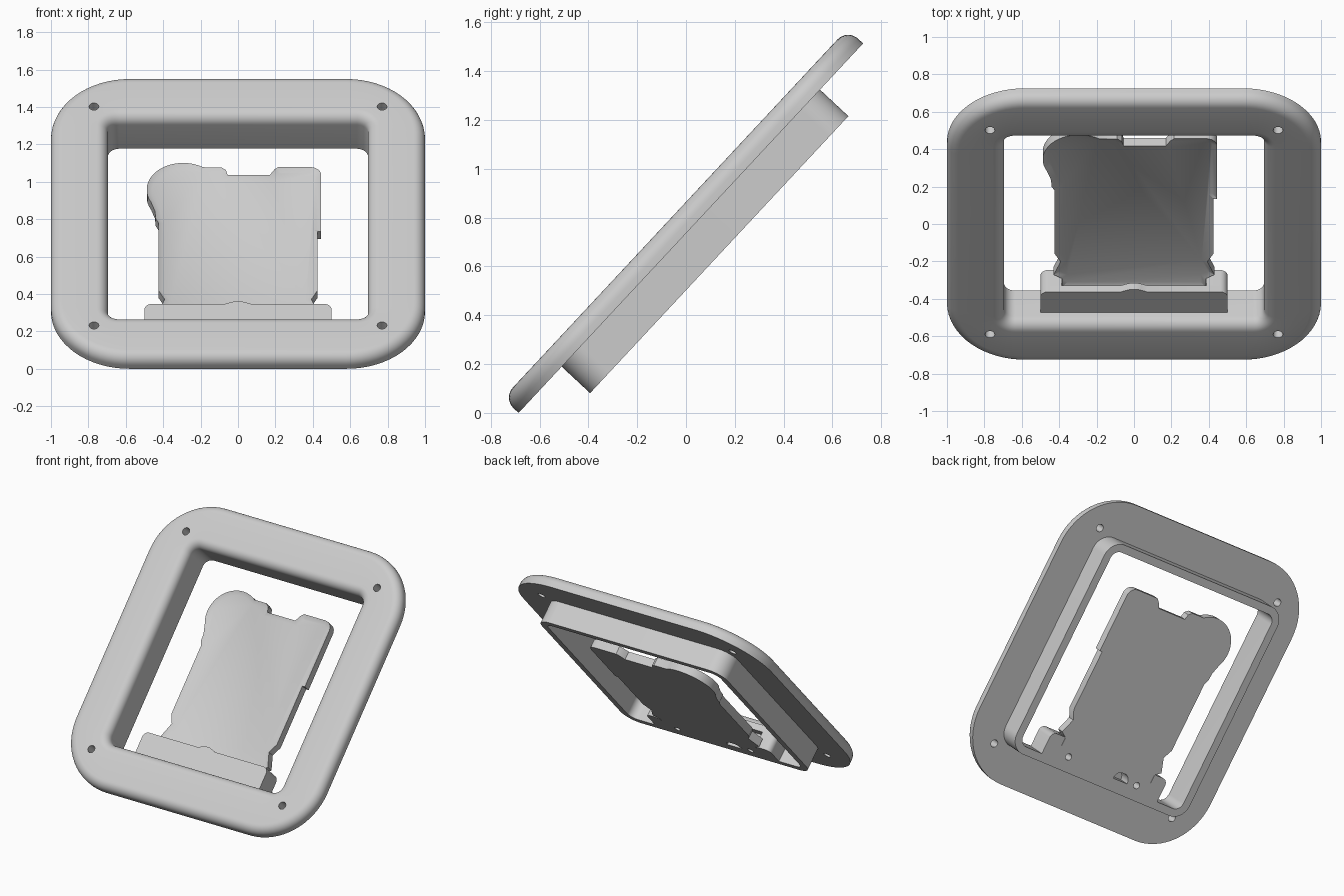
import bpy, bmesh, math
from mathutils import Matrix, Vector

cube = bpy.data.objects.get("Cube")
if cube:
    bpy.data.objects.remove(cube)

grey = bpy.data.materials.new("light_grey")
grey.use_nodes = True
GREY = (0.6, 0.6, 0.6, 1)
grey.diffuse_color = GREY
grey.node_tree.nodes["Principled BSDF"].inputs["Base Color"].default_value = GREY

# Everything is modelled flat (x across, y up the slope, z out of the front), then leaned back
LEAN = Matrix.Translation((0, -0.6785, 0.008)) @ Matrix.Rotation(math.radians(47), 4, 'X')
BACK = -0.159      # rear plane shared by skirt, ledge and plate
MID = 1.024        # middle of the frame up the slope


def arc(cx, cy, r, a0, a1, steps=10):
    angles = [math.radians(a0 + (a1 - a0) * i / steps) for i in range(steps + 1)]
    return [(cx + r * math.cos(a), cy + r * math.sin(a)) for a in angles]


def rounded_rect(hw, hh, r):
    pts = []
    for sx, sy, a in ((1, 1, 0), (-1, 1, 90), (-1, -1, 180), (1, -1, 270)):
        pts += arc(sx * (hw - r), MID + sy * (hh - r), r, a, a + 90, 16)
    return pts


def finish(name, bm):
    bmesh.ops.recalc_face_normals(bm, faces=bm.faces)
    mesh = bpy.data.meshes.new(name)
    bm.to_mesh(mesh)
    bm.free()
    mesh.materials.append(grey)
    ob = bpy.data.objects.new(name, mesh)
    ob.matrix_world = LEAN
    bpy.context.collection.objects.link(ob)
    return ob


def prism(name, pts, z0, z1, rim=0, recess=0):
    bm = bmesh.new()
    base = bm.faces.new([bm.verts.new((x, y, z0)) for x, y in pts])
    top = bmesh.ops.extrude_face_region(bm, geom=[base])["geom"]
    bmesh.ops.translate(bm, vec=(0, 0, z1 - z0),
                        verts=[g for g in top if isinstance(g, bmesh.types.BMVert)])
    if base.is_valid is False or len([f for f in bm.faces if len(f.verts) == len(pts)]) < 2:
        bm.faces.new([v for v in bm.verts if abs(v.co.z - z0) < 1e-5])
    if rim:
        face = next(g for g in top if isinstance(g, bmesh.types.BMFace))
        face.normal_update()
        if face.normal.z < 0:
            face.normal_flip()
        bmesh.ops.recalc_face_normals(bm, faces=bm.faces)
        bmesh.ops.inset_region(bm, faces=[face], thickness=rim, use_even_offset=True)
        bmesh.ops.translate(bm, vec=(0, 0, -recess), verts=face.verts)
    return finish(name, bm)


def cut(ob, outlines, z0, z1):
    for pts in outlines:
        cutter = prism("cutter", pts, z0, z1)
        cutter.hide_render = True
        mod = ob.modifiers.new("cut", 'BOOLEAN')
        mod.operation, mod.solver, mod.object = 'DIFFERENCE', 'EXACT', cutter
        bpy.context.view_layer.objects.active = ob
        bpy.ops.object.modifier_apply(modifier=mod.name)
        bpy.data.objects.remove(cutter)


def smooth(ob):
    bpy.ops.object.select_all(action='DESELECT')
    ob.select_set(True)
    bpy.context.view_layer.objects.active = ob
    bpy.ops.object.shade_smooth_by_angle(angle=math.radians(30))


def circle(x, y, r):
    return arc(x, y, r, 0, 345, 23)


# Frame with filleted front edges and a skirt behind the opening
THICK, FILLET, STEPS = 0.088, 0.06, 8
HOLE = (0.695, 0.722, 0.06)
rings = [((1, 1.035, 0.42), 0)]
fillet = [(FILLET * (1 - math.cos(a)), THICK - FILLET * (1 - math.sin(a)))
          for a in [math.pi / 2 * i / STEPS for i in range(STEPS + 1)]]
rings += [((1 - d, 1.035 - d, 0.42 - d), z) for d, z in fillet]
rings += [(tuple(h + d for h in HOLE), z) for d, z in reversed(fillet)]
rings += [(HOLE, BACK)]
rings += [(tuple(h + 0.054 for h in HOLE), z) for z in (BACK, 0)]

bm = bmesh.new()
loops = [[bm.verts.new((x, y, z)) for x, y in rounded_rect(*size)] for size, z in rings]
for a, b in zip(loops, loops[1:] + loops[:1]):
    for i in range(len(a)):
        j = (i + 1) % len(a)
        bm.faces.new((a[i], a[j], b[j], b[i]))
frame = finish("frame", bm)
cut(frame, [circle(sx * 0.77, MID + sy * 0.80, 0.026) for sx in (1, -1) for sy in (1, -1)],
    -0.1, 0.2)
smooth(frame)

# Back plate with a raised rim, notched at the foot and lobed at the upper right
foot = [(0.385, 0.39), (0.385, 0.46), (0.43, 0.49), (0.392, 0.59), (0.425, 0.655)]
outline = foot + [(0.425, 1.085), (0.445, 1.085)]
outline += arc(0.385, 1.497, 0.06, 0, 90, 6)
outline += [(0.215, 1.557), (0.195, 1.54), (0.17, 1.498), (-0.055, 1.498),
            (-0.065, 1.535), (-0.09, 1.555)]
outline += arc(-0.293, 1.392, 0.195, 57, 208, 20)
outline += [(-0.444, 1.235), (-0.44, 1.18), (-0.425, 1.15)]
outline += [(-x, y) for x, y in reversed(foot)]
plate = prism("back_plate", outline, BACK, -0.10, rim=0.028, recess=0.015)
smooth(plate)

# Ledge: U-shaped bracket joined to the skirt, open behind the lip
TOP, LOW = 0.463, 0.29
right_end = [(0.5, LOW)] + arc(0.46, TOP - 0.04, 0.04, 0, 90, 6)
left_end = [(-x, y) for x, y in reversed(right_end)]
bracket = prism("ledge_bracket",
                right_end + [(0.387, TOP), (0.387, 0.40), (-0.387, 0.40), (-0.387, TOP)]
                + left_end, BACK, -0.047)
cut(bracket, [circle(s * 0.295, 0.35, 0.023) for s in (1, -1)]
    + [arc(-0.16, 0.335, 0.06, 0, 180, 12)], BACK - 0.05, -0.07)
smooth(bracket)

# Front lip with a small raised bump in the middle
bump = [(0.07, TOP), (0.04, TOP + 0.012), (0.015, TOP + 0.02)]
lip = prism("ledge_lip", right_end + bump + [(-x, y) for x, y in reversed(bump)] + left_end,
            -0.047, 0)
smooth(lip)
